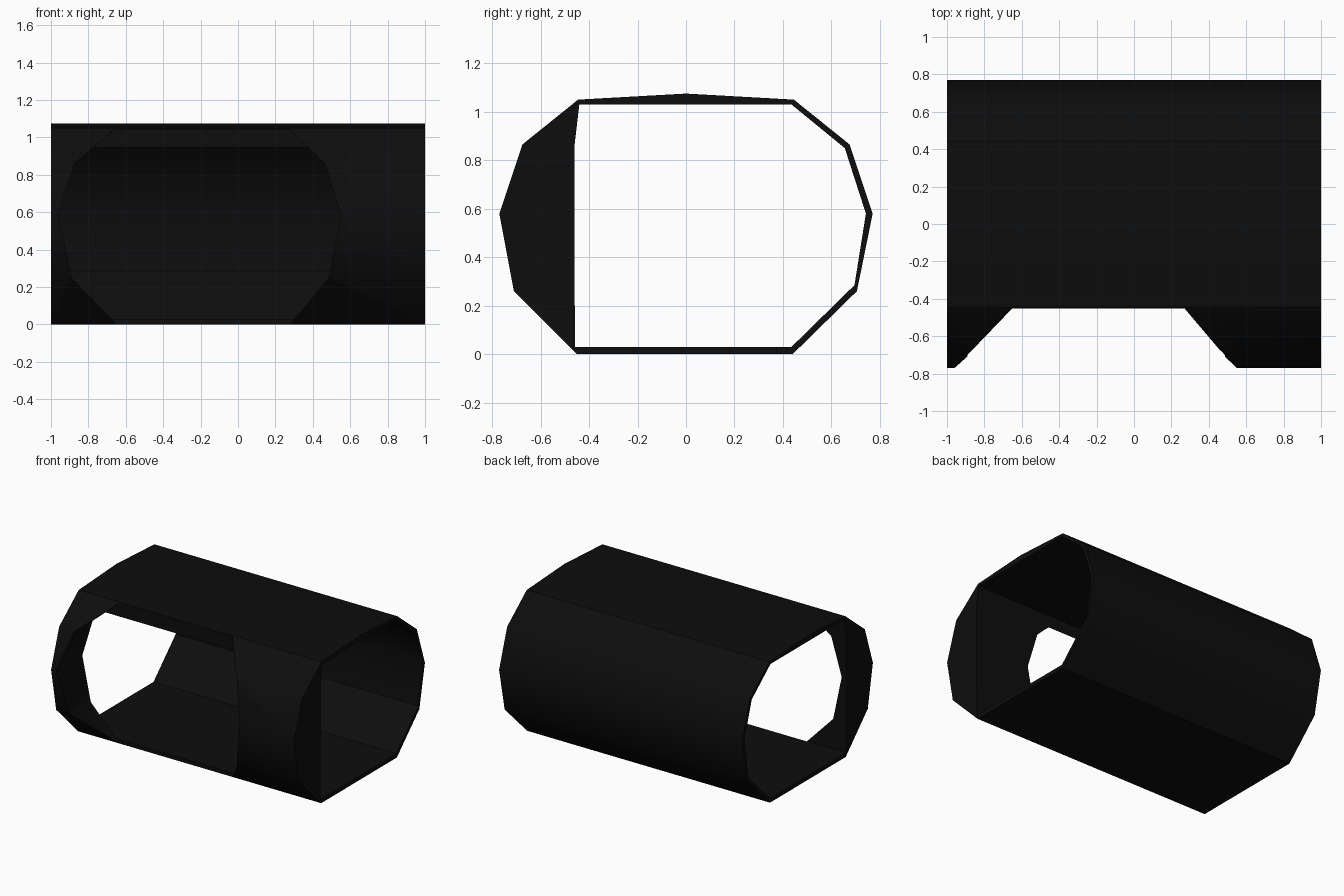
import bpy
import bmesh
import math
from mathutils import Vector

cube = bpy.data.objects.get("Cube")
if cube:
    bpy.data.objects.remove(cube, do_unlink=True)

black = bpy.data.materials.new("soft black")
black.use_nodes = True
colour = (0.004, 0.004, 0.004, 1)
black.diffuse_color = colour
black.node_tree.nodes["Principled BSDF"].inputs["Base Color"].default_value = colour


def prism(name, profile, axis, start, end):
    """Extrude a (sideways, z) profile along x or y between two positions."""
    def place(a, z, depth):
        return (depth, a, z) if axis == "x" else (a, depth, z)

    bm = bmesh.new()
    base = bm.faces.new([bm.verts.new(place(a, z, start)) for a, z in profile])
    result = bmesh.ops.extrude_face_region(bm, geom=[base])
    moved = [v for v in result["geom"] if isinstance(v, bmesh.types.BMVert)]
    shift = Vector(place(0, 0, end - start))
    bmesh.ops.translate(bm, verts=moved, vec=shift)
    bmesh.ops.recalc_face_normals(bm, faces=bm.faces)
    mesh = bpy.data.meshes.new(name)
    bm.to_mesh(mesh)
    bm.free()
    mesh.materials.append(black)
    obj = bpy.data.objects.new(name, mesh)
    bpy.context.collection.objects.link(obj)
    return obj


def cut(target, cutter):
    """Subtract a cutter for good, then discard it."""
    cutter.hide_render = True
    mod = target.modifiers.new("cut", "BOOLEAN")
    mod.operation = "DIFFERENCE"
    mod.solver = "EXACT"
    mod.object = cutter
    bpy.context.view_layer.objects.active = target
    bpy.ops.object.modifier_apply(modifier=mod.name)
    bpy.data.objects.remove(cutter, do_unlink=True)


# Faceted outer shell, running from side to side
outer = [(-0.45, 0), (0.44, 0), (0.705, 0.26), (0.77, 0.58), (0.675, 0.865),
         (0.445, 1.05), (0, 1.075), (-0.445, 1.05), (-0.675, 0.865),
         (-0.77, 0.58), (-0.71, 0.26)]
shell = prism("tube_shell", outer, "x", -1, 1)

# Main bore, with a flat ceiling and a thick flat front wall
bore = [(-0.457, 0.03), (0.435, 0.03), (0.695, 0.285), (0.742, 0.58),
        (0.655, 0.85), (0.435, 1.03), (-0.44, 1.03), (-0.46, 0.86), (-0.46, 0.3)]
cut(shell, prism("bore_cutter", bore, "x", -1.2, 1.2))

# Faceted opening through the front wall, off centre
opening = [(-0.64, -0.01), (0.27, -0.01), (0.485, 0.25), (0.55, 0.58),
           (0.465, 0.86), (0.27, 1.045), (-0.66, 1.045), (-0.875, 0.86),
           (-0.96, 0.58), (-0.89, 0.25)]
cut(shell, prism("opening_cutter", opening, "y", -1, -0.45))

# Soft shading across the shallow facets
bpy.ops.object.select_all(action="DESELECT")
shell.select_set(True)
bpy.context.view_layer.objects.active = shell
bpy.ops.object.shade_smooth_by_angle(angle=math.radians(35))
